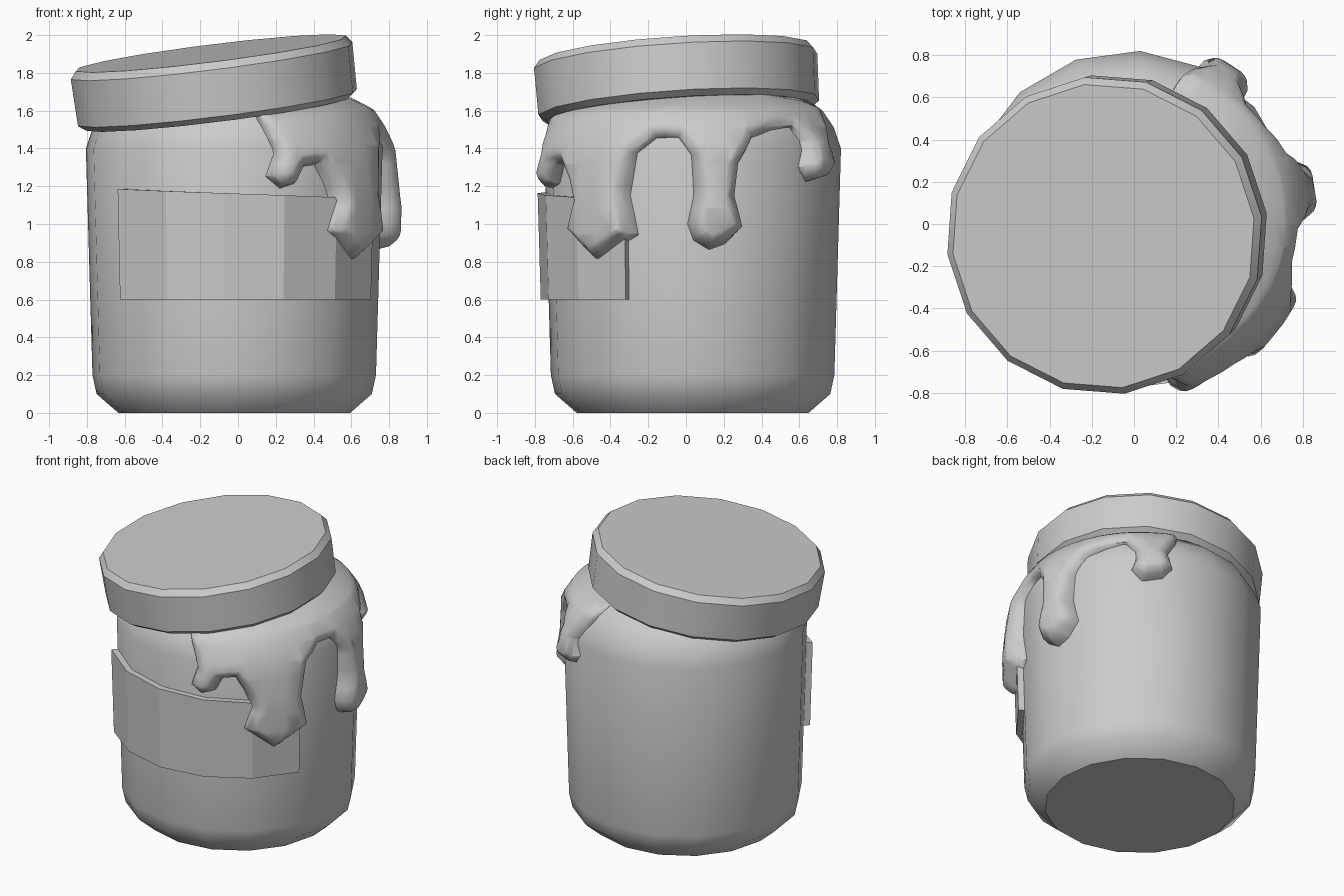
import bpy, bmesh
from math import cos, sin, radians
from mathutils import Vector

if "Cube" in bpy.data.objects:
    bpy.data.objects.remove(bpy.data.objects["Cube"])

CX, CY = -0.02, 0.035          # jar axis
SIDES, STEP = 16, 22.5
JAR = [(0.615, 0), (0.73, 0.1), (0.752, 0.2), (0.787, 1.4),
       (0.75, 1.51), (0.69, 1.6), (0.58, 1.68)]


def finish(bm, name, angle=None):
    bmesh.ops.recalc_face_normals(bm, faces=bm.faces)
    me = bpy.data.meshes.new(name)
    bm.to_mesh(me)
    bm.free()
    ob = bpy.data.objects.new(name, me)
    bpy.context.collection.objects.link(ob)
    if angle:
        bpy.ops.object.select_all(action='DESELECT')
        ob.select_set(True)
        bpy.context.view_layer.objects.active = ob
        bpy.ops.object.shade_smooth_by_angle(angle=radians(angle))
    return ob


def lathe(name, profile, start, angle):
    bm = bmesh.new()
    rings = []
    for r, z in profile:
        rings.append([bm.verts.new((r * cos(radians(start + i * STEP)),
                                    r * sin(radians(start + i * STEP)), z))
                      for i in range(SIDES)])
    for a, b in zip(rings, rings[1:]):
        for i in range(SIDES):
            j = (i + 1) % SIDES
            bm.faces.new((a[i], a[j], b[j], b[i]))
    bm.faces.new(rings[0][::-1])
    bm.faces.new(rings[-1])
    return finish(bm, name, angle)


def jar_radius(z):
    for (r0, z0), (r1, z1) in zip(JAR, JAR[1:]):
        if z <= z1:
            return r0 + (r1 - r0) * (z - z0) / (z1 - z0)
    return JAR[-1][0]


def on_jar(deg, r, z):
    return (CX + r * cos(radians(deg)), CY + r * sin(radians(deg)), z)


# Jar body
jar = lathe("jar_body", JAR, -3.6, 40)
jar.location = (CX, CY, 0)

# Tilted lid
lid = lathe("lid", [(0.71, -0.16), (0.75, -0.13), (0.757, 0.12), (0.725, 0.16)], 7, 30)
lid.location = (-0.125, -0.047, 1.745)
lid.rotation_mode = 'QUATERNION'
lid.rotation_quaternion = Vector((0, 0, 1)).rotation_difference(Vector((-0.125, -0.065, 1)))

# Label wrapped over five facets of the jar
bm = bmesh.new()
sections = []
for i in range(6):
    deg = -138.6 + i * STEP
    top = 1.185 - 0.011 * i
    sections.append([bm.verts.new(on_jar(deg, jar_radius(z) + off, z))
                     for z, off in ((0.6, -0.01), (0.6, 0.042), (top, 0.042), (top, -0.01))])
for a, b in zip(sections, sections[1:]):
    for k in range(4):
        bm.faces.new((a[k], b[k], b[(k + 1) % 4], a[(k + 1) % 4]))
bm.faces.new(sections[0])
bm.faces.new(sections[-1][::-1])
finish(bm, "label", 15)

# Dripping goo: outline unrolled as (angle, height), inset for thickness, wrapped on the jar
OUTLINE = [(-82, 1.6), (-77, 1.45), (-75, 1.37), (-78, 1.25), (-72, 1.18), (-65.5, 1.21),
           (-62, 1.3), (-57, 1.31), (-53, 1.22), (-50, 1.12), (-53.5, 0.96), (-39, 0.8),
           (-21.6, 0.94), (-24.5, 1.15), (-21.6, 1.37), (-14.3, 1.45), (-6, 1.45),
           (-1, 1.36), (0, 1.15), (-2.5, 1.0), (0, 0.91), (6.5, 0.86), (13, 0.89),
           (20, 0.98), (17, 1.15), (18.6, 1.32), (24.5, 1.45), (34, 1.49), (43, 1.5),
           (47.5, 1.44), (47.5, 1.37), (45.5, 1.3), (51, 1.22), (61, 1.24), (66, 1.31),
           (64, 1.42), (70, 1.56), (72, 1.66), (40, 1.7), (0, 1.69), (-40, 1.66), (-65, 1.63)]
S = 0.8                        # arc length per radian
bm = bmesh.new()
face = bm.faces.new([bm.verts.new((radians(a) * S, z, 0)) for a, z in OUTLINE])
if face.normal.z < 0:
    face.normal_flip()
bm.normal_update()
for width, depth in ((0.022, 0.6), (0.035, 0.3), (0.025, 0.1)):
    bmesh.ops.inset_individual(bm, faces=[face], thickness=width, depth=depth,
                               use_even_offset=False)
cuts = [((radians(a) * S, 0, 0), (1, 0, 0)) for a in range(-75, 72, 8)]
cuts += [((0, z, 0), (0, 1, 0)) for z in (0.95, 1.08, 1.2, 1.32, 1.43, 1.52, 1.6)]
for co, no in cuts:
    bmesh.ops.bisect_plane(bm, geom=bm.verts[:] + bm.edges[:] + bm.faces[:],
                           plane_co=co, plane_no=no)
bmesh.ops.triangulate(bm, faces=bm.faces[:])
for v in bm.verts:
    s, z, t = v.co
    thick = 0.14 * min(1.0, max(0.6, 0.6 + (1.5 - z) * 1.0))
    v.co = on_jar(s / S * 57.2958, jar_radius(z) - 0.03 + t * thick, z)
finish(bm, "dripping_goo", 60)
